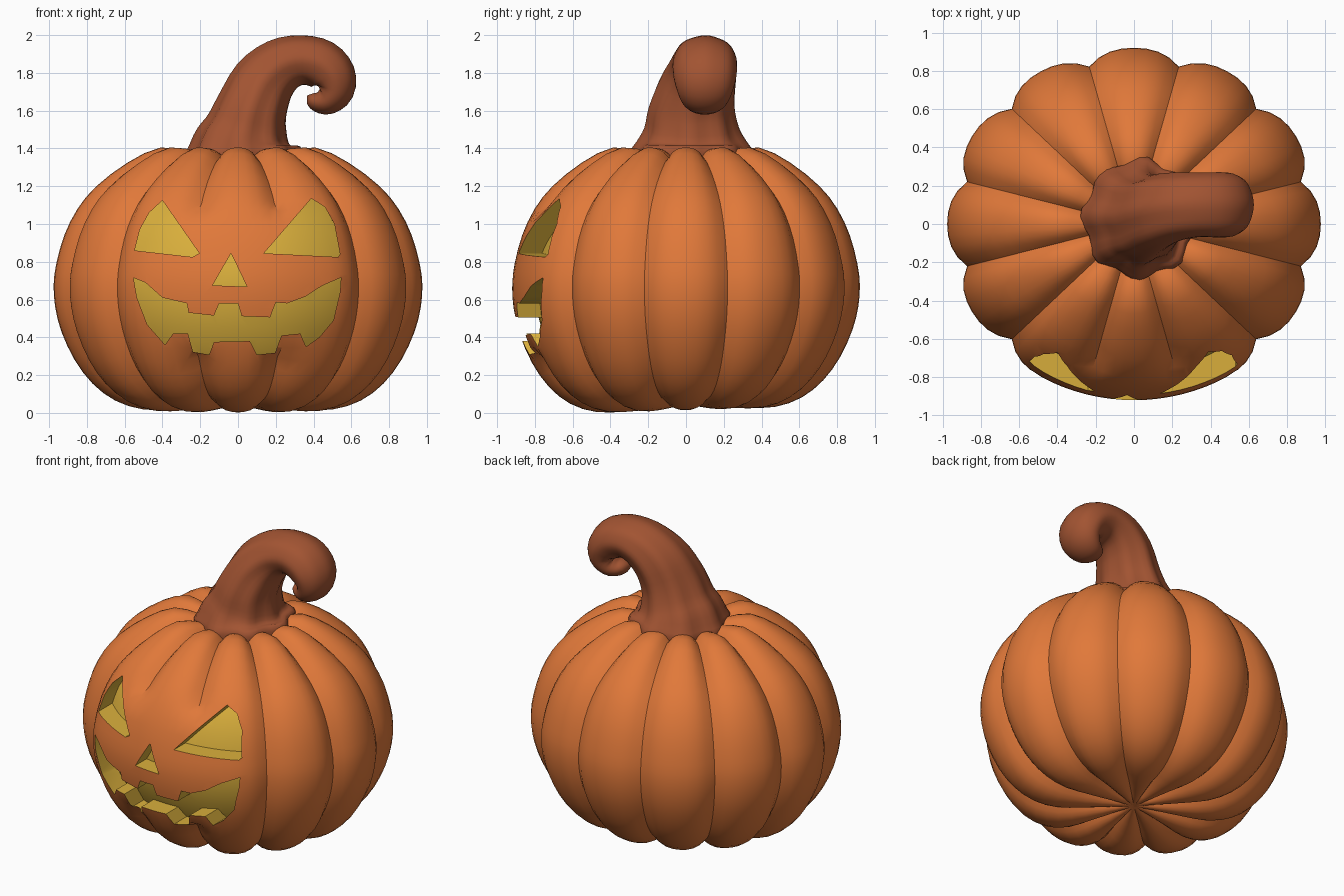
import bpy, bmesh, math
from mathutils import Vector

if "Cube" in bpy.data.objects:
    bpy.data.objects.remove(bpy.data.objects["Cube"])


def material(name, rgb):
    m = bpy.data.materials.new(name)
    m.diffuse_color = (*rgb, 1)
    m.use_nodes = True
    m.node_tree.nodes["Principled BSDF"].inputs["Base Color"].default_value = m.diffuse_color
    return m


ORANGE = material("pumpkin orange", (0.75, 0.19, 0.042))
YELLOW = material("glowing yellow", (0.70, 0.43, 0.045))
BROWN = material("stem brown", (0.36, 0.088, 0.032))


def add_object(name, bm, mats, index=0):
    bmesh.ops.recalc_face_normals(bm, faces=bm.faces)
    for f in bm.faces:
        f.material_index = index
    me = bpy.data.meshes.new(name)
    bm.to_mesh(me)
    bm.free()
    for m in mats:
        me.materials.append(m)
    ob = bpy.data.objects.new(name, me)
    bpy.context.collection.objects.link(ob)
    return ob


def spline(pts, n):
    """Catmull-Rom interpolation through tuples of any length."""
    out = []
    for i in range(len(pts) - 1):
        a, b, c, d = (pts[max(0, min(len(pts) - 1, i + k))] for k in (-1, 0, 1, 2))
        for s in range(n):
            t = s / n
            out.append(tuple(0.5 * (2 * q + (r - p) * t + (2 * p - 5 * q + 4 * r - w) * t * t
                                    + (3 * q - p - 3 * r + w) * t ** 3)
                             for p, q, r, w in zip(a, b, c, d)))
    return out + [tuple(pts[-1])]


def skin(bm, rings):
    for a, b in zip(rings, rings[1:]):
        for i in range(len(a)):
            j = (i + 1) % len(a)
            bm.faces.new((a[i], a[j], b[j], b[i]))


def fan(bm, ring, point):
    v = bm.verts.new(point)
    for i in range(len(ring)):
        bm.faces.new((ring[i], ring[(i + 1) % len(ring)], v))


def smoothstep(a, b, x):
    t = max(0, min(1, (x - a) / (b - a)))
    return t * t * (3 - 2 * t)


# Ribbed pumpkin skin (twelve ribs, smoothed across the face)
PROFILE = [(0.12, 0.035), (0.32, 0.018), (0.50, 0.018), (0.65, 0.065), (0.77, 0.155),
           (0.865, 0.28), (0.935, 0.43), (0.968, 0.56), (0.976, 0.68), (0.962, 0.79),
           (0.92, 0.94), (0.85, 1.08), (0.75, 1.20), (0.585, 1.325), (0.41, 1.405),
           (0.25, 1.38), (0.10, 1.34)]
MID = 0.7


def pumpkin(name, depth, scale, index):
    bm = bmesh.new()
    rings = []
    per = 8
    for r, z in spline(PROFILE, 2):
        ring = []
        for i in range(12 * per):
            t = (i % per) / per * 2 - 1
            a = math.radians(-15 + 30 * i / per)
            off = abs((math.degrees(a) + 90 + 180) % 360 - 180)
            mask = 1.0
            if off < 30:
                mask = 1 - smoothstep(0.26, 0.38, z) * (1 - smoothstep(1.02, 1.14, z))
            k = scale * (1 - depth * mask * abs(t) ** 2.5 * min(1, r / 0.3))
            x, y = r * k * math.cos(a), r * k * math.sin(a) * 0.943
            h = MID + (z - MID) * k
            h += 0.03 * y * max(0, 1 - z / 0.7)
            ring.append(bm.verts.new((x, y, h)))
        rings.append(ring)
    skin(bm, rings)
    fan(bm, rings[0], (0, 0, MID - 0.66 * scale))
    fan(bm, rings[-1], (0, 0, MID + 0.63 * scale))
    return add_object(name, bm, [ORANGE, YELLOW], index)


body = pumpkin("pumpkin_body", 0.075, 1.0, 0)
core = pumpkin("core_cutter", 0.0, 0.87, 1)

# Face openings: eyes, nose and toothed mouth, as (x, z) outlines
FACE = [
    [(-0.40, 1.125), (-0.47, 1.06), (-0.52, 0.97), (-0.547, 0.86), (-0.24, 0.825), (-0.205, 0.845)],
    [(0.388, 1.135), (0.46, 1.09), (0.51, 1.0), (0.54, 0.84), (0.53, 0.825), (0.137, 0.845)],
    [(-0.037, 0.845), (-0.135, 0.675), (0.048, 0.668)],
    [(-0.553, 0.715), (-0.49, 0.69), (-0.40, 0.61), (-0.27, 0.58), (-0.262, 0.53),
     (-0.127, 0.515), (-0.10, 0.58), (0.0, 0.58), (0.02, 0.512), (0.17, 0.506),
     (0.20, 0.585), (0.26, 0.58), (0.355, 0.615), (0.445, 0.673), (0.545, 0.716),
     (0.54, 0.64), (0.505, 0.49), (0.43, 0.40), (0.36, 0.35), (0.33, 0.42),
     (0.23, 0.41), (0.196, 0.318), (0.10, 0.308), (0.063, 0.38), (-0.127, 0.376),
     (-0.153, 0.308), (-0.238, 0.323), (-0.265, 0.42), (-0.344, 0.42),
     (-0.386, 0.36), (-0.48, 0.467), (-0.535, 0.61)],
]
bm = bmesh.new()
for outline in FACE:
    front = [bm.verts.new((x, -1.2, z)) for x, z in outline]
    back = [bm.verts.new((x, -0.4, z)) for x, z in outline]
    bm.faces.new(front)
    bm.faces.new(back[::-1])
    skin(bm, [front, back])
cutter = add_object("face_cutter", bm, [ORANGE, YELLOW], 1)


def subtract(target, tool):
    mod = target.modifiers.new("cut", 'BOOLEAN')
    mod.operation = 'DIFFERENCE'
    mod.solver = 'EXACT'
    mod.object = tool
    bpy.context.view_layer.objects.active = target
    bpy.ops.object.modifier_apply(modifier=mod.name)
    bpy.data.objects.remove(tool)


# Pocket floors follow the core, then the pockets are cut from the skin
subtract(cutter, core)
subtract(body, cutter)

# Curled stem: x, y, z, radius, sideways stretch, ridge strength
PATH = [(0.03, 0.03, 1.30, 0.29, 1.04, 0.06), (0.03, 0.03, 1.38, 0.295, 1.05, 0.06),
        (0.03, 0.03, 1.44, 0.255, 1.08, 0.055), (0.045, 0.03, 1.51, 0.212, 1.13, 0.05),
        (0.075, 0.03, 1.62, 0.182, 1.2, 0.04), (0.135, 0.06, 1.75, 0.165, 1.2, 0.03),
        (0.23, 0.09, 1.838, 0.145, 1.22, 0.02), (0.34, 0.10, 1.868, 0.13, 1.28, 0.01),
        (0.44, 0.10, 1.845, 0.13, 1.3, 0.01), (0.502, 0.10, 1.78, 0.122, 1.35, 0.01),
        (0.508, 0.10, 1.705, 0.105, 1.4, 0), (0.465, 0.10, 1.655, 0.08, 1.5, 0),
        (0.415, 0.10, 1.65, 0.055, 1.6, 0), (0.385, 0.10, 1.665, 0.035, 1.6, 0)]
bm = bmesh.new()
path = spline(PATH, 3)
rings = []
for i, (x, y, z, r, sy, ridge) in enumerate(path):
    p, q = path[max(0, i - 1)], path[min(len(path) - 1, i + 1)]
    tan = Vector((q[0] - p[0], 0, q[2] - p[2])).normalized()
    nor = Vector((tan.z, 0, -tan.x))
    ring = []
    for k in range(40):
        a = math.tau * k / 40
        rr = r * (1 + ridge * math.cos(8 * a + 0.4))
        ring.append(bm.verts.new(Vector((x, y, z)) + nor * rr * math.cos(a)
                                 + Vector((0, rr * sy * math.sin(a), 0))))
    rings.append(ring)
skin(bm, rings)
fan(bm, rings[0], PATH[0][:3])
fan(bm, rings[-1], (0.365, 0.10, 1.68))
stem = add_object("curled_stem", bm, [BROWN])

# Smooth shading with sharp grooves and cut edges
for ob, angle in ((body, 32), (stem, 50)):
    bpy.ops.object.select_all(action='DESELECT')
    ob.select_set(True)
    bpy.context.view_layer.objects.active = ob
    bpy.ops.object.shade_smooth_by_angle(angle=math.radians(angle))
